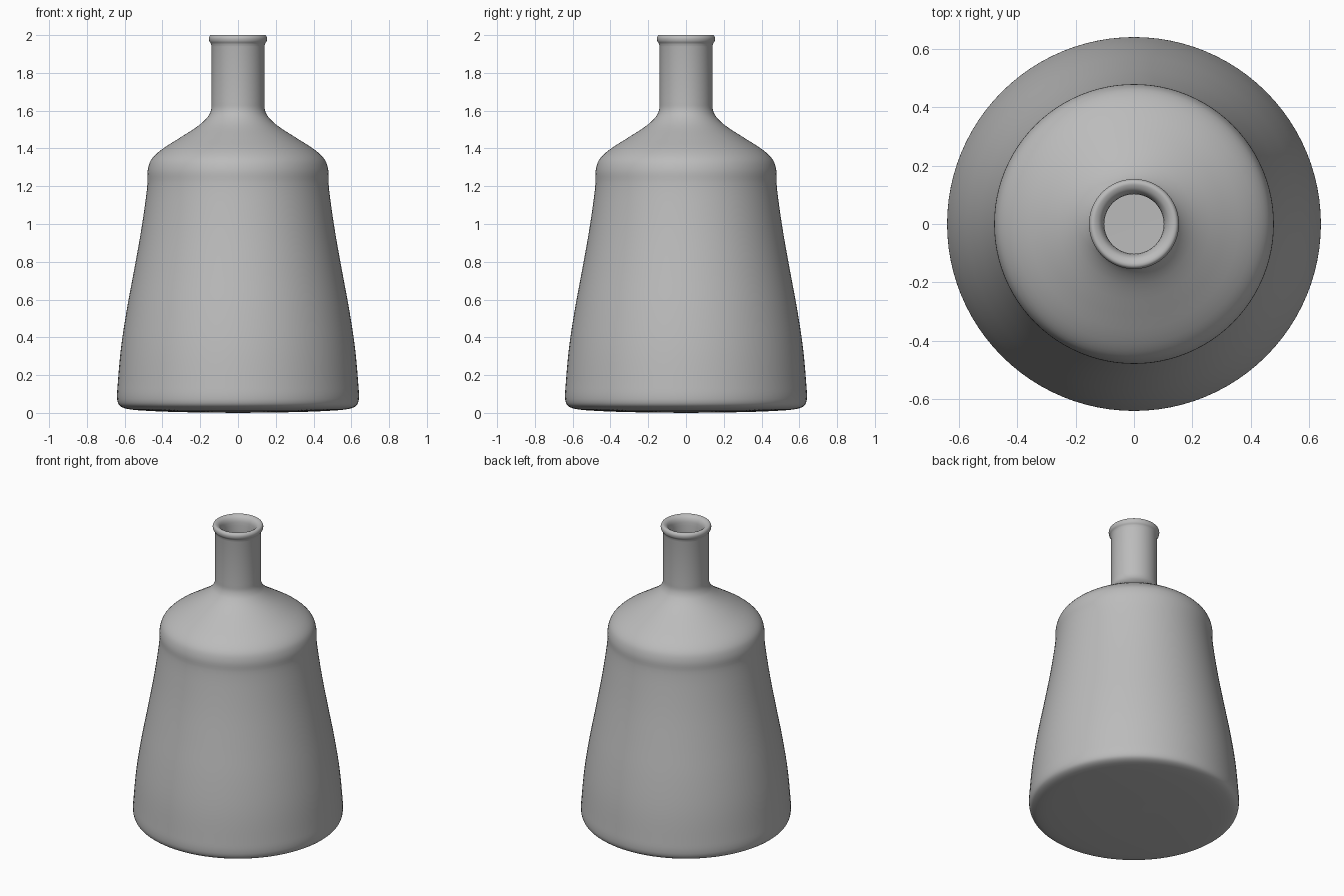
import bpy, bmesh, math
from mathutils import Vector

if "Cube" in bpy.data.objects:
    bpy.data.objects.remove(bpy.data.objects["Cube"])

SIDES = 96

glass = bpy.data.materials.new("plain grey")
glass.diffuse_color = (0.5, 0.5, 0.5, 1)
glass.use_nodes = True
glass.node_tree.nodes["Principled BSDF"].inputs["Base Color"].default_value = glass.diffuse_color


def smooth_curve(points, steps=4):
    """Centripetal-like rounding of a profile with Catmull-Rom segments."""
    p = [Vector(q) for q in points]
    p = [p[0] * 2 - p[1]] + p + [p[-1] * 2 - p[-2]]
    out = []
    for a, b, c, d in zip(p, p[1:], p[2:], p[3:]):
        ab, bc, cd = (b - a).length, (c - b).length, (d - c).length
        # tangents scaled for uneven spacing
        m1 = (c - a) / (ab + bc) * bc
        m2 = (d - b) / (bc + cd) * bc
        for i in range(steps):
            t = i / steps
            out.append(b * (2*t**3 - 3*t**2 + 1) + m1 * (t**3 - 2*t**2 + t)
                       + c * (3*t**2 - 2*t**3) + m2 * (t**3 - t**2))
    return out + [p[-2]]


def lathe(name, profile):
    bm = bmesh.new()
    rings = []
    for r, z in profile:
        if r < 1e-4:
            rings.append([bm.verts.new((0, 0, z))])
        else:
            rings.append([bm.verts.new((r * math.cos(2*math.pi*i/SIDES),
                                        r * math.sin(2*math.pi*i/SIDES), z))
                          for i in range(SIDES)])
    for lo, hi in zip(rings, rings[1:]):
        for i in range(SIDES):
            j = (i + 1) % SIDES
            quad = [lo[i % len(lo)], lo[j % len(lo)], hi[j % len(hi)], hi[i % len(hi)]]
            bm.faces.new(list(dict.fromkeys(quad)))
    bmesh.ops.recalc_face_normals(bm, faces=bm.faces)
    for f in bm.faces:
        f.smooth = True
    mesh = bpy.data.meshes.new(name)
    bm.to_mesh(mesh)
    bm.free()
    mesh.materials.append(glass)
    obj = bpy.data.objects.new(name, mesh)
    bpy.context.collection.objects.link(obj)
    return obj


# outer skin: base, flared body, shoulder, neck
outer = [(0, 0), (0.3, 0.004), (0.5, 0.012), (0.59, 0.022), (0.628, 0.04), (0.64, 0.075),
         (0.637, 0.15), (0.62, 0.34), (0.59, 0.54), (0.553, 0.74), (0.517, 0.94),
         (0.49, 1.12), (0.479, 1.22), (0.478, 1.285), (0.46, 1.34), (0.41, 1.39),
         (0.31, 1.455), (0.21, 1.52), (0.16, 1.567), (0.142, 1.605), (0.14, 1.65)]
# rolled lip
lip = [(0.14, 1.94), (0.144, 1.955), (0.152, 1.968), (0.154, 1.985), (0.147, 1.998),
       (0.135, 2.0), (0.117, 1.99), (0.106, 1.97), (0.102, 1.94)]
# inner skin down to the inside floor
inner = [(0.102, 1.6), (0.13, 1.54), (0.2, 1.48), (0.39, 1.355), (0.44, 1.28),
         (0.45, 1.12), (0.515, 0.74), (0.582, 0.34), (0.6, 0.1), (0.57, 0.055), (0, 0.04)]

lathe("bottle", smooth_curve(outer) + smooth_curve(lip) + smooth_curve(inner, 3))
